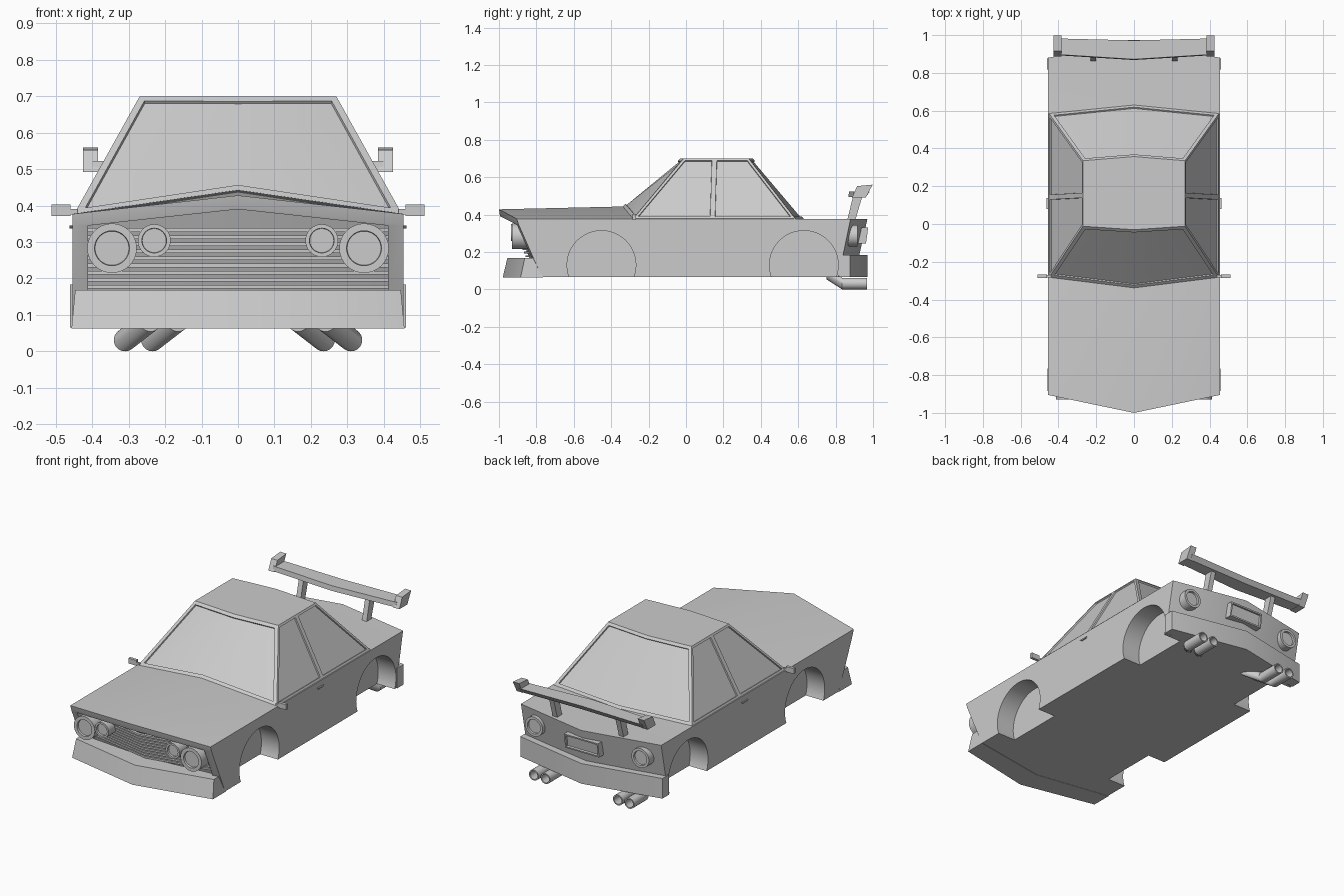
import bpy, bmesh, math
from mathutils import Vector

if "Cube" in bpy.data.objects:
    bpy.data.objects.remove(bpy.data.objects["Cube"], do_unlink=True)

paint = bpy.data.materials.new("plain_grey")
paint.use_nodes = True
GREY = (0.6, 0.6, 0.6, 1)
paint.diffuse_color = GREY
paint.node_tree.nodes["Principled BSDF"].inputs["Base Color"].default_value = GREY

W = 0.455       # half width of the body
FLOOR, BELT = 0.065, 0.377


def finish(name, bm, smooth=True):
    bmesh.ops.recalc_face_normals(bm, faces=bm.faces)
    mesh = bpy.data.meshes.new(name)
    bm.to_mesh(mesh)
    bm.free()
    mesh.materials.append(paint)
    ob = bpy.data.objects.new(name, mesh)
    bpy.context.collection.objects.link(ob)
    if smooth:
        shade(ob)
    return ob


def select(ob):
    bpy.ops.object.select_all(action='DESELECT')
    ob.select_set(True)
    bpy.context.view_layer.objects.active = ob


def shade(ob):
    select(ob)
    bpy.ops.object.shade_smooth_by_angle(angle=math.radians(25))


def loft(name, rings, smooth=True):
    """Closed solid through rings with equal point counts."""
    bm = bmesh.new()
    loops = [[bm.verts.new(p) for p in ring] for ring in rings]
    n = len(loops[0])
    for a, b in zip(loops, loops[1:]):
        for i in range(n):
            j = (i + 1) % n
            bm.faces.new((a[i], a[j], b[j], b[i]))
    bm.faces.new(loops[0])
    bm.faces.new(loops[-1])
    return finish(name, bm, smooth)


def vee(half, centre, edge, back_centre, back_edge, z, z_centre=None):
    """Plan ring of a bar whose front and back are pointed at the middle."""
    zc = z if z_centre is None else z_centre
    return [(-half, edge, z), (0, centre, zc), (half, edge, z),
            (half, back_edge, z), (0, back_centre, zc), (-half, back_edge, z)]


def box(name, lo, hi):
    return loft(name, [[(lo[0], lo[1], z), (hi[0], lo[1], z), (hi[0], hi[1], z), (lo[0], hi[1], z)]
                       for z in (lo[2], hi[2])])


def side_plate(name, profile, x0, x1):
    return loft(name, [[(x, y, z) for y, z in profile] for x in (x0, x1)])


def lamp(name, x, z, radius, lens, y0, y1, sunk=0.012):
    """Round lamp along y, its y1 end carrying a rim and a sunken lens."""
    circle = [(math.cos(a * math.tau / 32), math.sin(a * math.tau / 32)) for a in range(32)]
    inward = sunk if y1 < y0 else -sunk
    steps = [(radius, y0), (radius, y1), (lens, y1), (lens * 0.97, y1 + inward)]
    return loft(name, [[(x + r * c, y, z + r * s) for c, s in circle] for r, y in steps])


def cut(ob, cutter):
    mod = ob.modifiers.new("cut", 'BOOLEAN')
    mod.operation, mod.solver, mod.object = 'DIFFERENCE', 'EXACT', cutter
    select(ob)
    bpy.ops.object.modifier_apply(modifier=mod.name)
    bpy.data.objects.remove(cutter, do_unlink=True)


def nose_y(x, z):
    return -0.77 - 0.09 * (1 - abs(x) / W) - 0.41 * (z - FLOOR)


# Lower body: half of the shell, mirrored
half = {
    "bc": (0, -0.86, FLOOR), "be": (W, -0.77, FLOOR),
    "lc": (0, -0.995, 0.395), "le": (W, -0.895, 0.347),
    "hc": (0, -1.0, 0.428), "he": (W, -0.905, BELT),
    "wc": (0, -0.34, 0.443), "we": (W, -0.285, BELT),
    "rc": (0, 0.63, BELT), "re": (W, 0.585, BELT),
    "tc": (0, 0.97, BELT), "te": (W, 0.88, BELT),
    "dc": (0, 0.90, FLOOR), "de": (W, 0.815, FLOOR)}
bm = bmesh.new()
v = {k: bm.verts.new(p) for k, p in half.items()}
strip = ["b", "l", "h", "w", "r", "t", "d", "b"]
for a, b in zip(strip, strip[1:]):
    bm.faces.new((v[a + "c"], v[a + "e"], v[b + "e"], v[b + "c"]))
bm.faces.new([v[k + "e"] for k in strip[:-1]])
other = bmesh.ops.duplicate(bm, geom=bm.verts[:] + bm.edges[:] + bm.faces[:])["geom"]
for e in other:
    if isinstance(e, bmesh.types.BMVert):
        e.co.x *= -1
bmesh.ops.remove_doubles(bm, verts=bm.verts, dist=1e-5)
body = finish("body_shell", bm, False)

# Wheel arches
for y in (-0.452, 0.63):
    for s in (-1, 1):
        ring = [(y + 0.184 * math.cos(a * math.tau / 48), 0.13 + 0.184 * math.sin(a * math.tau / 48))
                for a in range(48)]
        cut(body, side_plate("arch_cutter", ring, s * 0.34, s * 0.6))

# Grille opening, following the rake of the nose
SUNK, OPEN = 0.065, 0.412
rings = []
for ze, zc in ((0.13, 0.13), (0.345, 0.39)):
    rings.append(vee(OPEN, -1.3, -1.3, nose_y(0, zc) + SUNK, nose_y(OPEN, ze) + SUNK, ze, zc))
cut(body, loft("grille_cutter", rings, False))
shade(body)

# Grille slats
for i in range(9):
    z = 0.172 + i * 0.0195
    c, e = nose_y(0, z) + SUNK - 0.02, nose_y(OPEN, z) + SUNK - 0.02
    loft("grille_slat", [vee(OPEN, c, e, c + 0.04, e + 0.04, h) for h in (z, z + 0.010)])

# Cabin with sunken window panes
LOW = [(-0.45, -0.283, BELT), (0, -0.338, 0.443), (0.45, -0.283, BELT), (0.45, 0.142, BELT),
       (0.45, 0.585, BELT), (0, 0.63, BELT), (-0.45, 0.585, BELT), (-0.45, 0.142, BELT)]
TOP = [(-0.27, -0.012, 0.7), (0, -0.03, 0.7), (0.27, -0.012, 0.7), (0.27, 0.152, 0.7),
       (0.27, 0.335, 0.7), (0, 0.357, 0.7), (-0.27, 0.335, 0.7), (-0.27, 0.152, 0.7)]
bm = bmesh.new()
low, top = [[bm.verts.new(p) for p in ring] for ring in (LOW, TOP)]
walls = [bm.faces.new((low[i], low[(i + 1) % 8], top[(i + 1) % 8], top[i])) for i in range(8)]
bm.faces.new(top)
bm.faces.new(low[::-1])
bm.normal_update()
for group, rim in (((0, 1), 0.02), ((4, 5), 0.018), ((2,), 0.013), ((3,), 0.013), ((6,), 0.013), ((7,), 0.013)):
    panes = [walls[i] for i in group]
    bmesh.ops.inset_region(bm, faces=panes, thickness=rim, use_even_offset=True)
    bmesh.ops.inset_region(bm, faces=panes, thickness=0.001, depth=-0.008, use_even_offset=True)
finish("cabin", bm)

# Bumpers
loft("front_bumper", [vee(0.457, -0.98, -0.885, -0.84, -0.765, 0.063),
                      vee(0.447, -0.955, -0.862, -0.84, -0.80, 0.168)])
loft("rear_bumper", [vee(0.461, 0.97, 0.877, 0.88, 0.817, z) for z in (FLOOR, 0.183)])

# Number plate box with a raised rim
bm = bmesh.new()
bmesh.ops.create_cube(bm, size=1)
for p in bm.verts:
    p.co = Vector((p.co.x * 0.22, 0.935 + p.co.y * 0.066 + p.co.z * 0.012, 0.287 + p.co.z * 0.085))
bm.normal_update()
rear = max(bm.faces, key=lambda f: f.normal.y)
bmesh.ops.inset_region(bm, faces=[rear], thickness=0.012)
bmesh.ops.inset_region(bm, faces=[rear], thickness=0.001, depth=-0.012)
finish("plate_box", bm)

# Exhaust pipe: hollow tail with a bend up under the floor
def exhaust(x, s):
    path = [(x - s * 0.07, 0.75, 0.085), (x, 0.835, 0.031), (x, 0.968, 0.031), (x, 0.968, 0.031), (x, 0.90, 0.031)]
    radii = (0.031, 0.031, 0.031, 0.024, 0.024)
    rings = []
    for (px, py, pz), r in zip(path, radii):
        rings.append([(px + r * math.cos(a * math.tau / 20), py, pz + r * math.sin(a * math.tau / 20))
                      for a in range(20)])
    loft("exhaust_pipe", rings)


# Paired parts on both sides
for s in (-1, 1):
    lamp("outer_headlight", s * 0.346, 0.283, 0.068, 0.048, -0.80, -0.93)
    lamp("inner_headlight", s * 0.23, 0.304, 0.045, 0.034, -0.82, -0.935)
    lamp("tail_light", s * 0.345, 0.287, 0.057, 0.042, 0.84, 0.918)
    for x in (0.235, 0.31):
        exhaust(s * x, s)
    xs = sorted((s * 0.46, s * 0.512))
    box("mirror", (xs[0], -0.285, 0.372), (xs[1], -0.268, 0.403))
    xs = sorted((s * 0.44, s * 0.465))
    box("mirror_arm", (xs[0], -0.283, 0.376), (xs[1], -0.27, 0.39))
    side_plate("door_handle", [(0.08, 0.345), (0.09, 0.337), (0.13, 0.337), (0.138, 0.345)], s * 0.45, s * 0.462)
    side_plate("spoiler_post", [(0.862, 0.37), (0.905, 0.37), (0.945, 0.505), (0.895, 0.505)], s * 0.2, s * 0.23)
    side_plate("spoiler_end", [(0.888, 0.492), (0.962, 0.492), (0.998, 0.56), (0.915, 0.552)], s * 0.385, s * 0.425)

# Spoiler wing
loft("spoiler_wing", [vee(0.4, 0.868, 0.893, 0.955, 0.962, 0.494),
                      vee(0.4, 0.872, 0.897, 0.972, 0.982, 0.522)])
